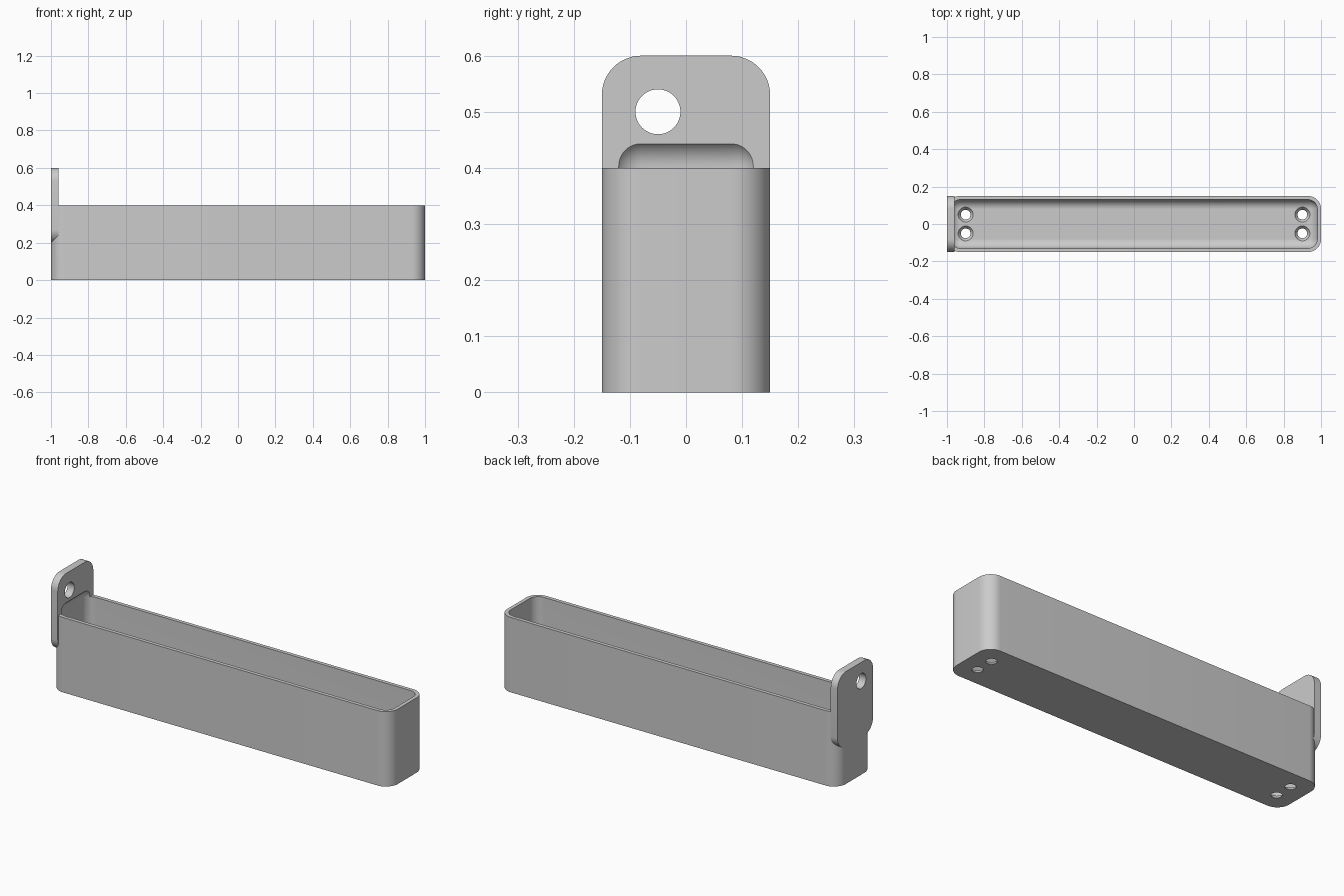
import bpy, bmesh, math
from mathutils import Matrix, Vector

if "Cube" in bpy.data.objects:
    bpy.data.objects.remove(bpy.data.objects["Cube"], do_unlink=True)

grey = bpy.data.materials.new("light grey")
grey.use_nodes = True
colour = (0.6, 0.6, 0.6, 1)
grey.diffuse_color = colour
grey.node_tree.nodes["Principled BSDF"].inputs["Base Color"].default_value = colour


def finish(name, bm):
    mesh = bpy.data.meshes.new(name)
    bmesh.ops.recalc_face_normals(bm, faces=bm.faces)
    bm.to_mesh(mesh)
    bm.free()
    mesh.materials.append(grey)
    obj = bpy.data.objects.new(name, mesh)
    bpy.context.collection.objects.link(obj)
    return obj


def rounded_box(name, low, high, radius, axis=None):
    """Box with the edges along one axis rounded, or all edges if no axis."""
    low, high = Vector(low), Vector(high)
    bm = bmesh.new()
    bmesh.ops.create_cube(bm, size=1)
    for v in bm.verts:
        v.co = Vector(h if c > 0 else l for c, l, h in zip(v.co, low, high))
    edges = [e for e in bm.edges if axis is None
             or abs(e.verts[0].co[axis] - e.verts[1].co[axis]) > 1e-4]
    bmesh.ops.bevel(bm, geom=edges, offset=radius, segments=12,
                    profile=0.5, affect='EDGES')
    return finish(name, bm)


def cone(name, centre, r_bottom, r_top, depth, turn=Matrix()):
    bm = bmesh.new()
    bmesh.ops.create_cone(bm, cap_ends=True, segments=48, radius1=r_bottom,
                          radius2=r_top, depth=depth,
                          matrix=Matrix.Translation(centre) @ turn)
    return finish(name, bm)


def combine(target, tool, operation):
    mod = target.modifiers.new(tool.name, 'BOOLEAN')
    mod.operation = operation
    mod.solver = 'EXACT'
    mod.object = tool
    bpy.context.view_layer.objects.active = target
    bpy.ops.object.modifier_apply(modifier=mod.name)
    bpy.data.objects.remove(tool, do_unlink=True)


# Long tray with a hanging tab on its right end
tray = rounded_box("tray", (-1, -0.15, 0), (1, 0.15, 0.4), 0.07, axis=2)
tab = rounded_box("hanging_tab", (-1, -0.15, 0.2), (-0.96, 0.15, 0.6), 0.07, axis=0)
combine(tray, tab, 'UNION')

# Rounded cavity, which also scoops into the tab
cavity = rounded_box("cavity", (-0.98, -0.13, 0.02), (0.98, 0.13, 0.453), 0.05)
combine(tray, cavity, 'DIFFERENCE')

# Hanging hole
combine(tray, cone("hanging_hole", (-0.98, -0.05, 0.5), 0.04, 0.04, 0.2,
                   Matrix.Rotation(math.pi / 2, 4, 'Y')), 'DIFFERENCE')

# Countersunk screw holes in the floor
for x in (-0.9, 0.9):
    for y in (-0.05, 0.05):
        combine(tray, cone("screw_hole", (x, y, 0.01), 0.018, 0.047, 0.04), 'DIFFERENCE')
        combine(tray, cone("screw_shaft", (x, y, 0), 0.026, 0.026, 0.1), 'DIFFERENCE')

bpy.ops.object.select_all(action='DESELECT')
tray.select_set(True)
bpy.context.view_layer.objects.active = tray
bpy.ops.object.shade_smooth_by_angle(angle=math.radians(30))
